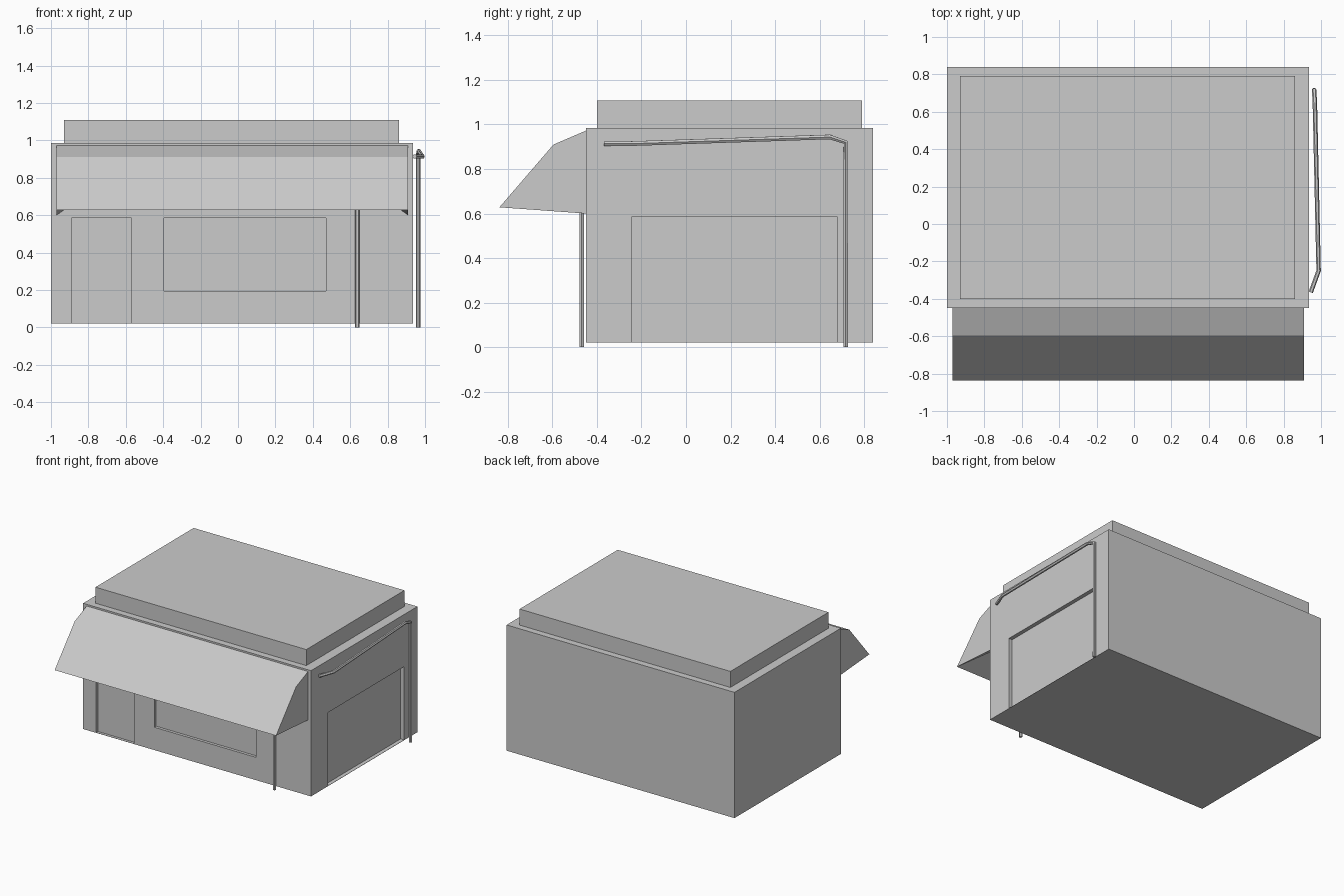
import bpy
from mathutils import Vector

if "Cube" in bpy.data.objects:
    bpy.data.objects.remove(bpy.data.objects["Cube"])


def mesh_object(name, verts, faces):
    mesh = bpy.data.meshes.new(name)
    mesh.from_pydata(verts, [], faces)
    mesh.update()
    obj = bpy.data.objects.new(name, mesh)
    bpy.context.collection.objects.link(obj)
    return obj


def box(name, lo, hi):
    verts = [(x, y, z) for x in (lo[0], hi[0]) for y in (lo[1], hi[1]) for z in (lo[2], hi[2])]
    faces = [(0, 1, 3, 2), (4, 6, 7, 5), (0, 4, 5, 1), (2, 3, 7, 6), (0, 2, 6, 4), (1, 5, 7, 3)]
    return mesh_object(name, verts, faces)


def pipe(name, points, radius=0.012):
    curve = bpy.data.curves.new(name, 'CURVE')
    curve.dimensions = '3D'
    curve.bevel_depth = radius
    curve.bevel_resolution = 1
    curve.use_fill_caps = True
    spline = curve.splines.new('POLY')
    spline.points.add(len(points) - 1)
    for p, co in zip(spline.points, points):
        p.co = (*co, 1)
    spline.use_smooth = False
    obj = bpy.data.objects.new(name, curve)
    bpy.context.collection.objects.link(obj)
    return obj


# Main building block
body = box("building_walls", (-1, -0.45, 0.02), (0.935, 0.84, 0.985))

# Shallow recesses for door, shop window and side shutter
recesses = {
    "door": ((-0.89, -0.5, 0.022), (-0.57, -0.428, 0.585)),
    "window": ((-0.395, -0.5, 0.195), (0.47, -0.428, 0.585)),
    "side_shutter": ((0.905, -0.245, 0.022), (1.0, 0.68, 0.585)),
}
for name, (lo, hi) in recesses.items():
    cutter = box(name + "_cutter", lo, hi)
    cutter.hide_render = True
    mod = body.modifiers.new(name, 'BOOLEAN')
    mod.operation = 'DIFFERENCE'
    mod.solver = 'EXACT'
    mod.object = cutter
    bpy.context.view_layer.objects.active = body
    bpy.ops.object.modifier_apply(modifier=mod.name)
    bpy.data.objects.remove(cutter)

# Raised roof slab
box("roof_slab", (-0.93, -0.40, 0.98), (0.86, 0.79, 1.108))

# Front awning: closed side panels, hollow underside with slanted inner corners
profile = [(-0.45, 0.972), (-0.595, 0.91), (-0.838, 0.628), (-0.45, 0.60)]
x0, x1, inset = -0.97, 0.91, 0.28
verts = [(x, y, z) for x in (x0, x1) for y, z in profile]
verts += [(x0 + inset, -0.45, 0.80), (x1 - inset, -0.45, 0.80)]
mesh_object("awning", verts, [
    (0, 1, 2, 3), (7, 6, 5, 4),         # side panels
    (0, 4, 5, 1), (1, 5, 6, 2),         # top slopes
    (2, 6, 9, 8), (2, 8, 3), (6, 7, 9),  # underside
])

# Drain pipes on the front and right walls
pipe("front_downpipe", [(0.638, -0.469, 0), (0.638, -0.469, 0.66)])
pipe("side_downpipe", [(0.963, 0.717, 0), (0.963, 0.717, 0.92), (0.967, 0.645, 0.944),
                       (0.987, -0.25, 0.914), (0.945, -0.365, 0.914)])
